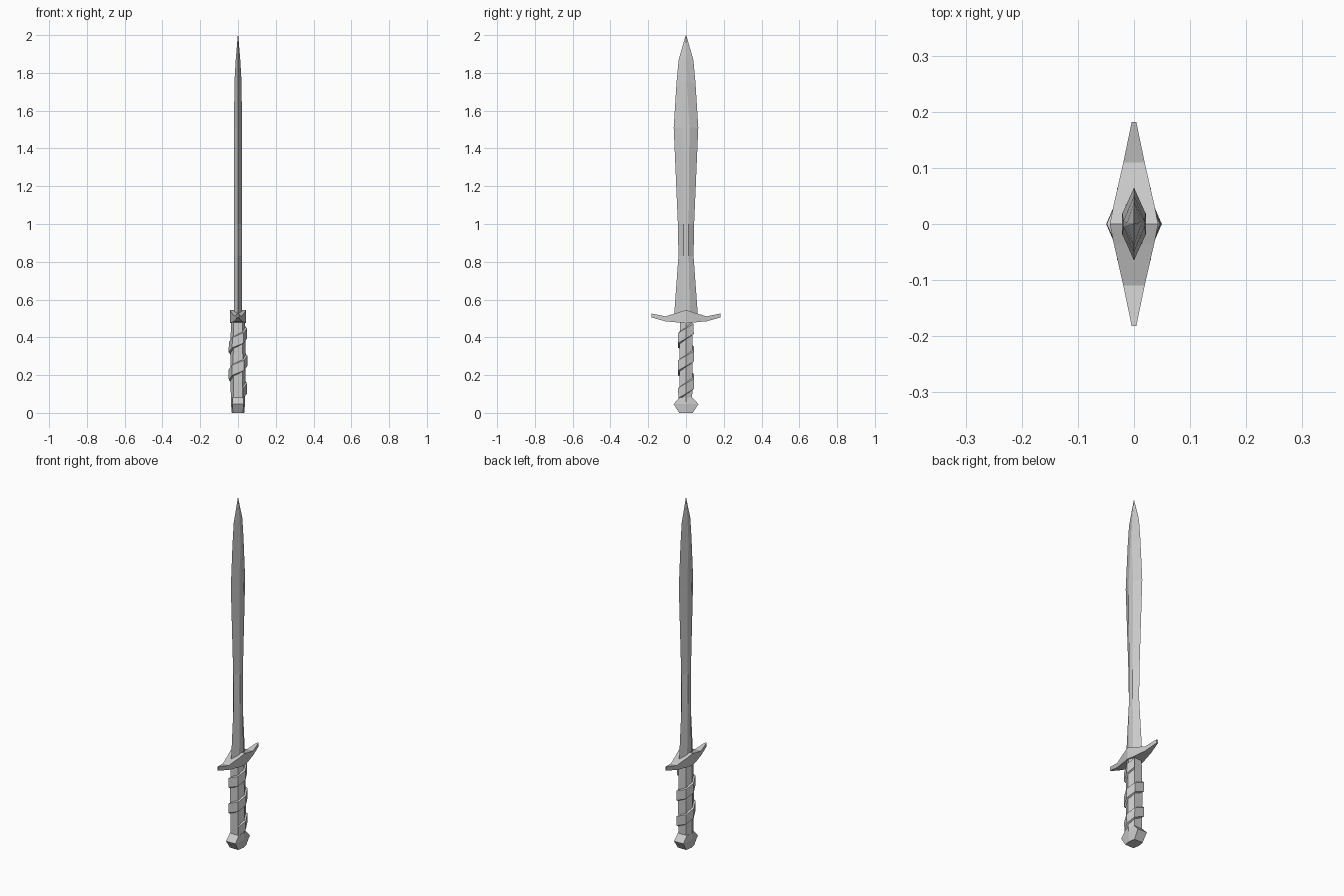
import bpy, bmesh, math

if "Cube" in bpy.data.objects:
    bpy.data.objects.remove(bpy.data.objects["Cube"])


def loft(name, rings, cap=True):
    """Skin a list of equal-length closed rings into one flat-shaded object."""
    bm = bmesh.new()
    loops = [[bm.verts.new(p) for p in ring] for ring in rings]
    n = len(loops[0])
    for a, b in zip(loops, loops[1:]):
        for i in range(n):
            j = (i + 1) % n
            bm.faces.new((a[i], a[j], b[j], b[i]))
    if cap:
        bm.faces.new(loops[0][::-1])
        bm.faces.new(loops[-1])
    bmesh.ops.remove_doubles(bm, verts=bm.verts, dist=0.0001)
    bmesh.ops.recalc_face_normals(bm, faces=bm.faces)
    me = bpy.data.meshes.new(name)
    bm.to_mesh(me)
    bm.free()
    ob = bpy.data.objects.new(name, me)
    bpy.context.collection.objects.link(ob)
    return ob


# Blade: six-sided section (edge half width, half thickness, half flat) by height
def blade_ring(z, w, t, f):
    return [(0, w, z), (-t, f, z), (-t, -f, z), (0, -w, z), (t, -f, z), (t, f, z)]


loft("blade", [blade_ring(*s) for s in [
    (0.50, 0.064, 0.021, 0.020), (0.83, 0.040, 0.021, 0.014),
    (1.00, 0.043, 0.021, 0.014), (1.51, 0.065, 0.021, 0.018),
    (1.75, 0.050, 0.019, 0.005), (1.87, 0.039, 0.012, 0.003),
    (2.00, 0.001, 0.001, 0.0005)]])


# Guard: curved bar, thick in the middle and tapering to both ends
half = [(0.0, 0.043, 0.477, 0.545), (0.035, 0.036, 0.478, 0.533),
        (0.11, 0.019, 0.485, 0.511), (0.182, 0.004, 0.505, 0.526)]
stations = [(-y, t, a, b) for y, t, a, b in half[:0:-1]] + half
loft("guard", [[(-t, y, a), (t, y, a), (t, y, b), (-t, y, b)]
               for y, t, a, b in stations])


# Grip: six-sided, slightly swollen towards the middle
def grip_point(k, z, offset=0.0):
    a = math.radians(60 * k)
    s = 1 + 0.10 * math.sin(math.pi * min(max((z - 0.05) / 0.43, 0), 1))
    return ((0.037 * s + offset) * math.cos(a) * (1.0 if k % 3 == 0 else 1.25),
            (0.037 * s + offset) * math.sin(a), z)


loft("grip", [[grip_point(k, z) for k in range(6)]
              for z in (0.05, 0.16, 0.27, 0.38, 0.485)])

# Spiral wrap following the corners of the grip
wrap = []
for i in range(15):
    k, z = i - 1, 0.105 + 0.0243 * i
    lo, hi = z - 0.033, z + 0.033
    wrap.append([grip_point(k, lo, -0.006), grip_point(k, lo + 0.006, 0.009),
                 grip_point(k, hi - 0.006, 0.009), grip_point(k, hi, -0.006)])
loft("grip_wrap", wrap)


# Pommel: faceted block, widest just below its top
def pommel_ring(z, w, t):
    e = t * 0.8
    return [(e, w, z), (-e, w, z), (-t, 0, z), (-e, -w, z), (e, -w, z), (t, 0, z)]


loft("pommel", [pommel_ring(*s) for s in [
    (0.0, 0.036, 0.033), (0.047, 0.066, 0.037), (0.082, 0.032, 0.036)]])
